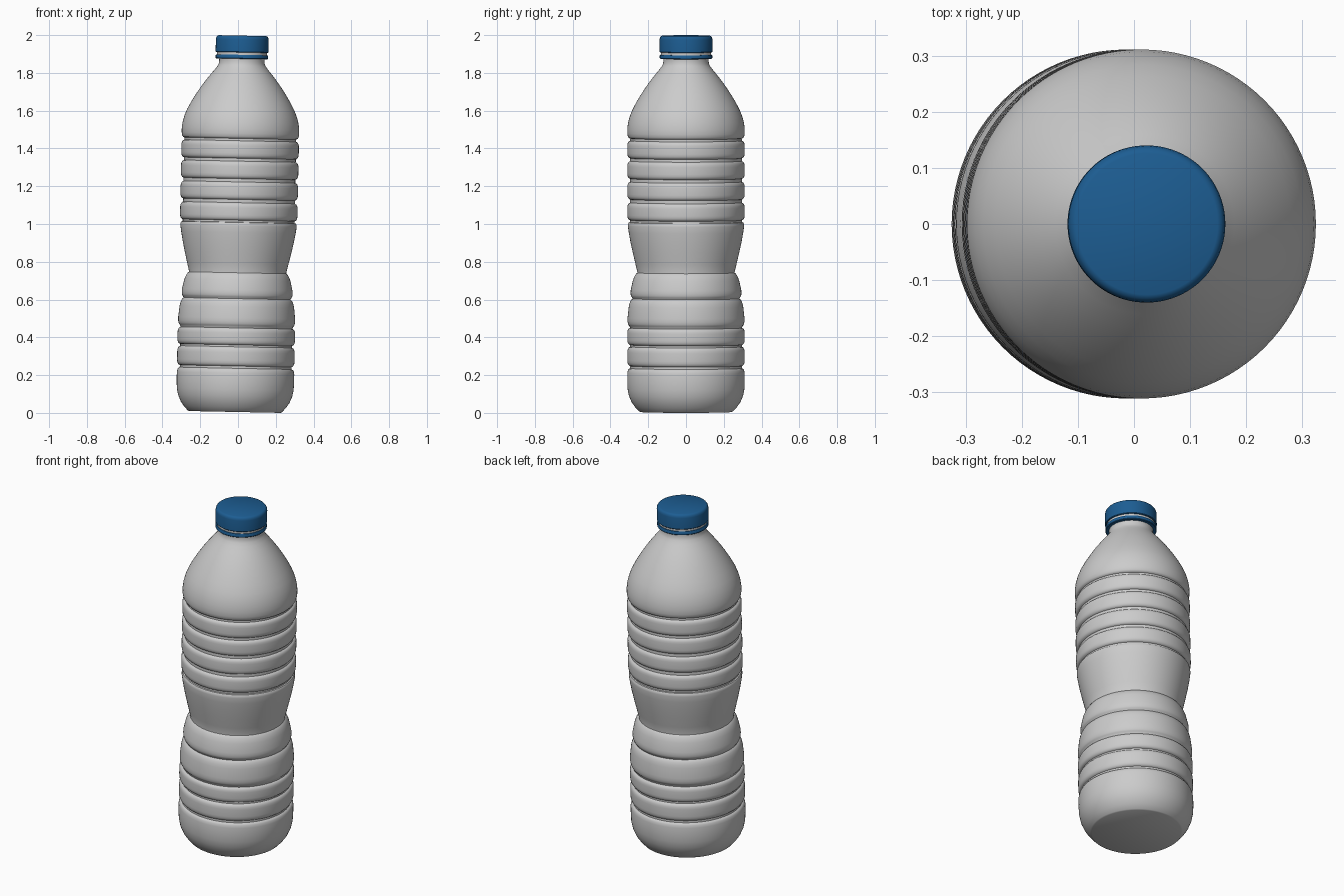
import bpy, bmesh, math

SEG = 96
TILT = 0.0203          # the whole bottle leans slightly toward +x
BASE = (-0.0172, 0, 0.005)


def lathe(name, profile, material=None, angle=35):
    """Spin an (r, z) profile that starts and ends on the axis."""
    bm = bmesh.new()
    rings = []
    for r, z in profile:
        if r == 0:
            rings.append([bm.verts.new((0, 0, z))] * SEG)
        else:
            rings.append([bm.verts.new((r * math.cos(2 * math.pi * i / SEG),
                                        r * math.sin(2 * math.pi * i / SEG), z))
                          for i in range(SEG)])
    for a, b in zip(rings, rings[1:]):
        for i in range(SEG):
            j = (i + 1) % SEG
            bm.faces.new(list(dict.fromkeys((a[i], a[j], b[j], b[i]))))
    bmesh.ops.recalc_face_normals(bm, faces=bm.faces[:])
    mesh = bpy.data.meshes.new(name)
    bm.to_mesh(mesh)
    bm.free()
    obj = bpy.data.objects.new(name, mesh)
    bpy.context.collection.objects.link(obj)
    obj.location = BASE
    obj.rotation_euler = (0, TILT, 0)
    if material:
        mesh.materials.append(material)
    bpy.ops.object.select_all(action='DESELECT')
    obj.select_set(True)
    bpy.context.view_layer.objects.active = obj
    bpy.ops.object.shade_smooth_by_angle(angle=math.radians(angle))
    return obj


def rib(z0, z1, r0=0.311, r1=0.311, depth=0.015):
    """Rounded band between two grooves, r0 at the bottom and r1 at the top."""
    pts = []
    for t, d in ((0, 1), (0.03, .6), (0.09, .28), (0.18, .07), (0.3, 0),
                 (0.7, 0), (0.82, .07), (0.91, .28), (0.97, .6), (1, 1)):
        bulge = 4 * t * (1 - t) * abs(r1 - r0) * 0.25
        pts.append((r0 + (r1 - r0) * t + bulge - depth * d, z0 + (z1 - z0) * t))
    return pts


# Body: base, lower ribs, waist, upper ribs, shoulder, neck
body = [(0, 0), (0.243, 0), (0.25, 0.004), (0.27, 0.026), (0.288, 0.052),
        (0.302, 0.085), (0.309, 0.12), (0.311, 0.155), (0.311, 0.205),
        (0.308, 0.22), (0.303, 0.228), (0.296, 0.231)]
body += rib(0.243, 0.345)
body += rib(0.355, 0.445)
body += rib(0.455, 0.60, 0.311, 0.295, 0.012)
body += rib(0.608, 0.737, 0.295, 0.266, 0.008)
body += [(0.258, 0.743), (0.268, 0.785), (0.282, 0.845), (0.294, 0.9),
         (0.303, 0.95), (0.308, 0.985), (0.307, 0.997), (0.303, 1.003),
         (0.296, 1.005)]
for z in (1.015, 1.125, 1.235, 1.343):
    body += rib(z, z + 0.093)
body += [(0.296, 1.448), (0.303, 1.451), (0.308, 1.459), (0.311, 1.475),
         (0.311, 1.5), (0.307, 1.53), (0.298, 1.565), (0.284, 1.6),
         (0.263, 1.64), (0.239, 1.68), (0.213, 1.72), (0.186, 1.757),
         (0.16, 1.79), (0.14, 1.814), (0.127, 1.832), (0.121, 1.845),
         (0.12, 1.86), (0.12, 1.878), (0.132, 1.88), (0.132, 1.92), (0, 1.92)]
lathe("bottle_body", body)

# Blue cap and tamper ring, with a thin grey gap between
blue = bpy.data.materials.new("cap_blue")
blue.diffuse_color = (0.012, 0.11, 0.29, 1)
lathe("tamper_ring", [(0, 1.87), (0.136, 1.87), (0.139, 1.873), (0.139, 1.888),
                      (0.137, 1.891), (0, 1.891)], blue)
lathe("cap", [(0, 1.904), (0.137, 1.904), (0.14, 1.907), (0.14, 1.972),
              (0.138, 1.982), (0.133, 1.989), (0.126, 1.9925), (0, 1.9925)], blue)
